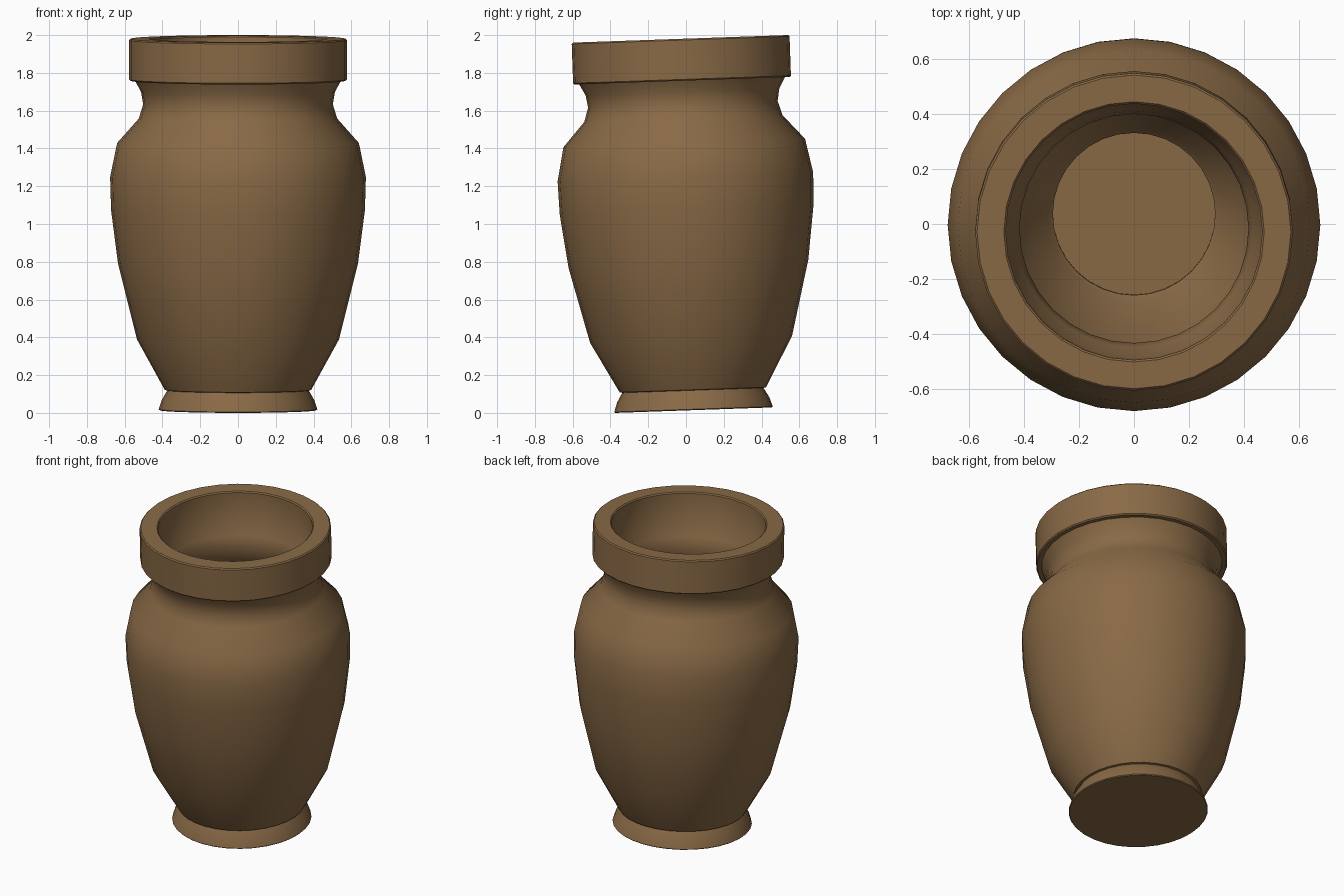
import bpy
import bmesh
import math
from mathutils import Vector

cube = bpy.data.objects.get("Cube")
if cube:
    bpy.data.objects.remove(cube)

SEGMENTS = 32

# One clay colour
clay = bpy.data.materials.new("brown clay")
clay.use_nodes = True
colour = (0.25, 0.143, 0.061, 1)
clay.diffuse_color = colour
bsdf = clay.node_tree.nodes["Principled BSDF"]
bsdf.inputs["Base Color"].default_value = colour
bsdf.inputs["Roughness"].default_value = 0.9

# Profile sections as (radius, height), running up the outside, down the inside
foot = [(0, 0), (0.415, 0), (0.42, 0.005), (0.403, 0.055), (0.374, 0.105)]
belly = [(0.388, 0.108), (0.535, 0.375), (0.635, 0.775), (0.672, 1.06),
         (0.677, 1.235), (0.64, 1.415), (0.525, 1.545)]
neck = [(0.502, 1.62), (0.513, 1.685), (0.545, 1.745)]
rim = [(0.57, 1.745), (0.577, 1.752), (0.577, 1.96), (0.57, 1.967),
       (0.473, 1.967), (0.466, 1.96), (0.466, 1.755)]
inner_neck = [(0.43, 1.69), (0.416, 1.62), (0.438, 1.51)]
inner_belly = [(0.565, 1.37), (0.593, 1.22), (0.588, 1.06), (0.552, 0.79),
               (0.455, 0.41), (0.312, 0.13)]
floor = [(0.295, 0.11), (0.295, 0.07), (0, 0.07)]
profile = foot + belly + neck + rim + inner_neck + inner_belly + floor


def lathe(name, points):
    """Revolve a profile around z into a smooth-shaded object."""
    bm = bmesh.new()
    verts = [bm.verts.new((r, 0, z)) for r, z in points]
    edges = [bm.edges.new(pair) for pair in zip(verts, verts[1:])]
    bmesh.ops.spin(bm, geom=verts + edges, cent=Vector(), axis=Vector((0, 0, 1)),
                   angle=math.tau, steps=SEGMENTS, use_merge=False)
    bmesh.ops.remove_doubles(bm, verts=bm.verts, dist=0.0005)
    bmesh.ops.recalc_face_normals(bm, faces=bm.faces)
    mesh = bpy.data.meshes.new(name)
    bm.to_mesh(mesh)
    bm.free()
    mesh.materials.append(clay)
    obj = bpy.data.objects.new(name, mesh)
    bpy.context.collection.objects.link(obj)
    bpy.ops.object.select_all(action="DESELECT")
    obj.select_set(True)
    bpy.context.view_layer.objects.active = obj
    bpy.ops.object.shade_smooth_by_angle(angle=math.radians(38))
    return obj


# Hollow vase leaning slightly to the front
vase = lathe("vase", profile)
vase.rotation_euler.x = math.radians(2)
vase.location = (0, 0.04, 0.0145)
